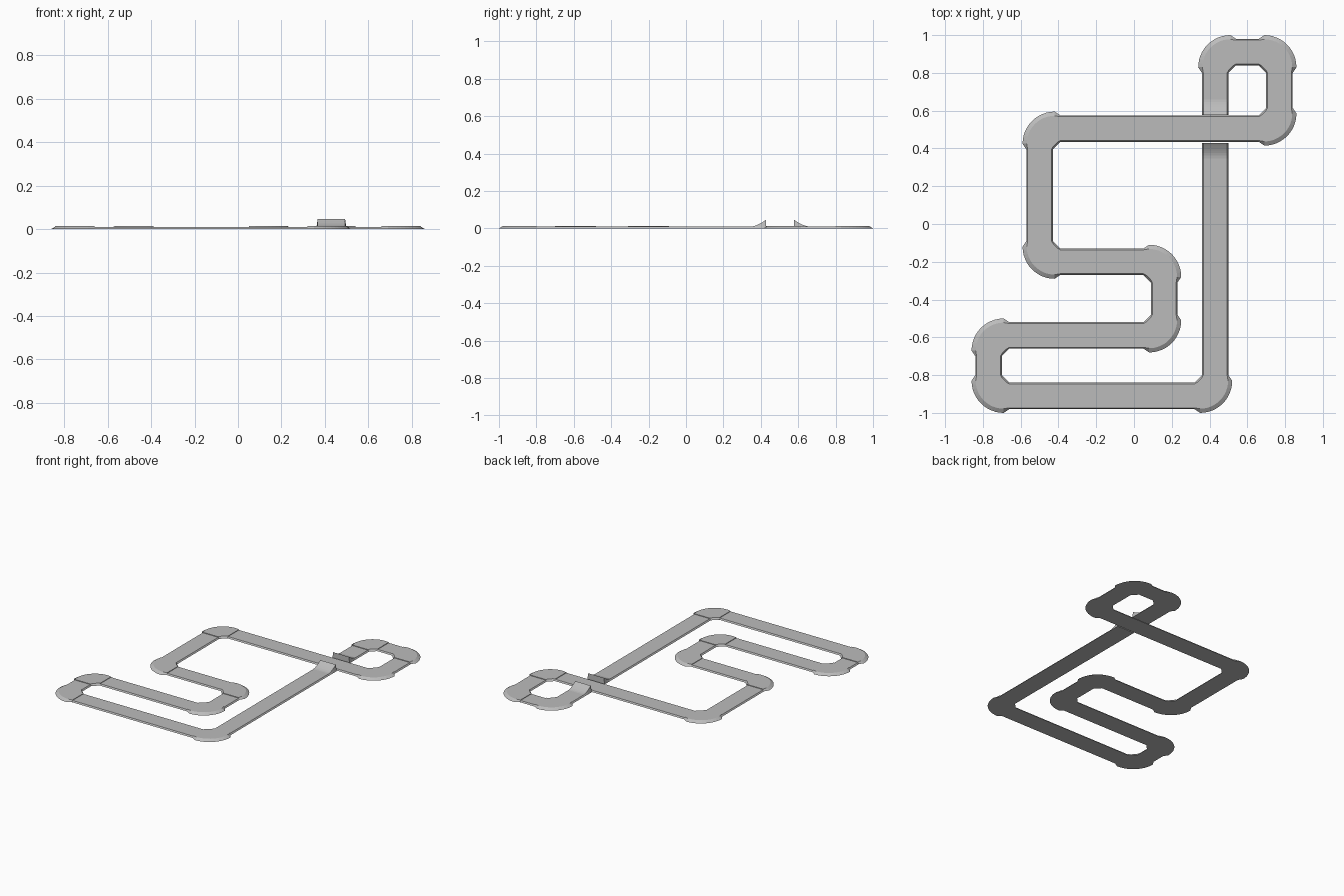
import bpy, bmesh, math
from mathutils import Vector

cube = bpy.data.objects.get("Cube")
if cube:
    bpy.data.objects.remove(cube, do_unlink=True)

grey = bpy.data.materials.new("track grey")
grey.use_nodes = True
COLOUR = (0.5, 0.5, 0.5, 1)
grey.diffuse_color = COLOUR
grey.node_tree.nodes["Principled BSDF"].inputs["Base Color"].default_value = COLOUR

HALF, BEVEL = 0.07, 0.007      # half road width, sloped edge
ROAD_Z, BEND_Z, RAMP_Z = 0.01, 0.014, 0.046
ARC = 0.08                     # bend centre offset from the centreline corner
REACH = ARC + 0.03             # length of a bend along each road
RAMP_LEN = 0.08


def loft(name, rings):
    """Closed solid through matching rings of points."""
    bm = bmesh.new()
    loops = [[bm.verts.new(p) for p in ring] for ring in rings]
    n = len(loops[0])
    for a, b in zip(loops, loops[1:]):
        for i in range(n):
            bm.faces.new((a[i], a[(i + 1) % n], b[(i + 1) % n], b[i]))
    bm.faces.new(loops[0])
    bm.faces.new(loops[-1])
    bmesh.ops.recalc_face_normals(bm, faces=bm.faces)
    mesh = bpy.data.meshes.new(name)
    bm.to_mesh(mesh)
    bm.free()
    mesh.materials.append(grey)
    obj = bpy.data.objects.new(name, mesh)
    bpy.context.collection.objects.link(obj)
    return obj


def straight(name, start, end, ramp=False):
    """Road with sloped edges; a ramp curves upward at its end."""
    along = (end - start).normalized()
    side = Vector((-along.y, along.x))
    length = (end - start).length
    stops = [(0, ROAD_Z), (length, ROAD_Z)]
    if ramp:
        steps = [i / 6 for i in range(7)]
        stops = [(0, ROAD_Z)] + [(length - RAMP_LEN * (1 - t),
                 ROAD_Z + (RAMP_Z - ROAD_Z) * t ** 1.6) for t in steps]
    rings = []
    for d, z in stops:
        c = start + along * d
        section = [(-HALF, 0), (HALF, 0), (HALF - BEVEL, z), (BEVEL - HALF, z)]
        rings.append([(*(c + side * s), h) for s, h in section])
    loft(name, rings)


def bend(name, corner, d_in, d_out):
    """Rounded corner with a sloped outer kerb and a small inner fillet."""
    u, v = -d_out, d_in
    centre = corner - ARC * (u + v)

    def outline(radius, inset, z):
        outer, inner, end = ARC + HALF - inset, ARC - HALF + inset, ARC - REACH
        pts = [(inner, end), (outer, end)]
        for i in range(13):
            a = math.pi / 2 * i / 12
            pts.append((radius * math.cos(a), radius * math.sin(a)))
        pts += [(end, outer), (end, inner),
                (end + 0.01 + inset, inset), (inset, end + 0.01 + inset)]
        return [(*(centre + u * a + v * b), z) for a, b in pts]

    loft(name, [outline(0.17, 0, 0), outline(0.148, BEVEL, BEND_Z)])


# Centreline corners, in driving order
path = [Vector(p) for p in (
    (0.43, -0.91), (-0.77, -0.91), (-0.77, -0.59), (0.16, -0.59), (0.16, -0.2),
    (-0.5, -0.2), (-0.5, 0.505), (0.77, 0.505), (0.77, 0.91), (0.43, 0.91))]
count = len(path)

for i, p in enumerate(path):
    prev, nxt = path[i - 1], path[(i + 1) % count]
    d_in, d_out = (p - prev).normalized(), (nxt - p).normalized()
    bend(f"bend_{i + 1}", p, d_in, d_out)
    a, b = p + d_out * REACH, nxt - d_out * REACH
    if i < count - 1:
        straight(f"straight_{i + 1}", a, b)
    else:
        # Last road jumps over the crossing road
        straight("back_jump_ramp", a, Vector((p.x, 0.578)), ramp=True)
        straight("front_jump_ramp", b, Vector((p.x, 0.428)), ramp=True)
